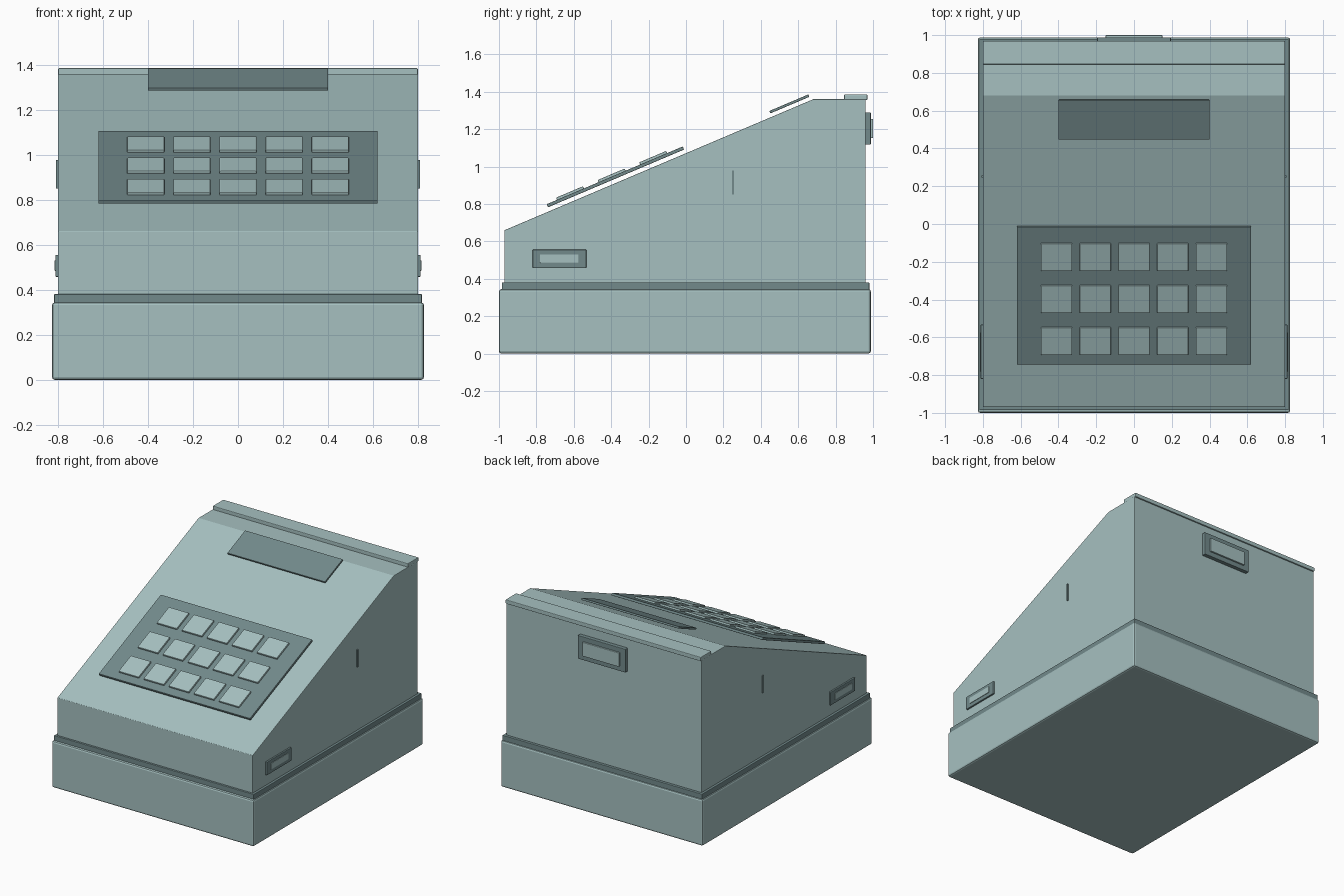
import bpy, bmesh, math
from mathutils import Matrix, Vector

if "Cube" in bpy.data.objects:
    bpy.data.objects.remove(bpy.data.objects["Cube"])

def material(name, rgb):
    m = bpy.data.materials.new(name)
    m.diffuse_color = (*rgb, 1)
    m.use_nodes = True
    m.node_tree.nodes["Principled BSDF"].inputs["Base Color"].default_value = m.diffuse_color
    return m

LIGHT = material("pale teal", (0.38, 0.53, 0.53))
DARK = material("dark teal", (0.17, 0.255, 0.26))
TILT = math.atan2(0.70, 1.65)  # slope of the sloping face

def finish(name, bm, mat, bevel):
    bmesh.ops.recalc_face_normals(bm, faces=bm.faces)
    me = bpy.data.meshes.new(name)
    bm.to_mesh(me)
    bm.free()
    me.materials.append(mat)
    ob = bpy.data.objects.new(name, me)
    bpy.context.collection.objects.link(ob)
    if bevel:
        mod = ob.modifiers.new("Bevel", 'BEVEL')
        mod.width = bevel
        mod.segments = 2
    return ob

def box(name, lo, hi, mat, bevel=0.0):
    lo, hi = Vector(lo), Vector(hi)
    bm = bmesh.new()
    bmesh.ops.create_cube(bm, size=1, matrix=Matrix.Translation((lo + hi) / 2)
                          @ Matrix.Diagonal((*(hi - lo), 1)))
    return finish(name, bm, mat, bevel)

def tilted(name, centre, size, mat, bevel=0.003):
    bm = bmesh.new()
    bmesh.ops.create_cube(bm, size=1, matrix=Matrix.Diagonal((*size, 1)))
    ob = finish(name, bm, mat, bevel)
    ob.location = centre
    ob.rotation_euler.x = TILT
    return ob

# drawer base and dark seam above it
box("drawer_base", (-0.827, -1.0, 0), (0.827, 0.988, 0.345), LIGHT, 0.013)
box("seam_trim", (-0.818, -0.985, 0.34), (0.818, 0.98, 0.381), DARK, 0.004)

# wedge-shaped housing
profile = [(-0.97, 0.375), (-0.97, 0.66), (0.68, 1.36), (0.96, 1.36), (0.96, 0.375)]
bm = bmesh.new()
face = bm.faces.new([bm.verts.new((-0.80, y, z)) for y, z in profile])
ext = bmesh.ops.extrude_face_region(bm, geom=[face])
bmesh.ops.translate(bm, vec=(1.60, 0, 0),
                    verts=[g for g in ext["geom"] if isinstance(g, bmesh.types.BMVert)])
finish("housing", bm, LIGHT, 0.003)

# rail along the rear top edge
box("top_rail", (-0.80, 0.845, 1.355), (0.80, 0.97, 1.386), LIGHT, 0.005)

# keypad panel, keys and display, hovering just off the slope
tilted("keypad_panel", (0, -0.3775, 0.945), (1.24, 0.79, 0.018), DARK)
for row in range(3):
    for col in range(5):
        tilted(f"key_{row}_{col}",
               (0.205 * (col - 2), -0.397 + 0.2225 * (row - 1), 0.951 + 0.0945 * (row - 1)),
               (0.165, 0.157, 0.017), LIGHT, 0.004)
tilted("display_panel", (0, 0.5525, 1.335), (0.80, 0.226, 0.014), DARK)

# side handle plates and slots, both sides
for side, s in (("left", -1), ("right", 1)):
    def side_box(name, x0, x1, y0, y1, z0, z1, mat, bevel):
        a, b = sorted((s * x0, s * x1))
        box(f"{side}_{name}", (a, y0, z0), (b, y1, z1), mat, bevel)
    side_box("handle_plate", 0.795, 0.812, -0.82, -0.533, 0.458, 0.556, DARK, 0.003)
    side_box("handle_inset", 0.80, 0.816, -0.78, -0.575, 0.485, 0.531, LIGHT, 0.002)
    side_box("slot", 0.795, 0.808, 0.245, 0.256, 0.85, 0.978, DARK, 0)

# rear plate with pale insert
box("rear_plate", (-0.195, 0.955, 1.117), (0.195, 0.988, 1.29), DARK, 0.004)
box("rear_insert", (-0.15, 0.97, 1.152), (0.15, 1.0, 1.255), LIGHT, 0.003)
